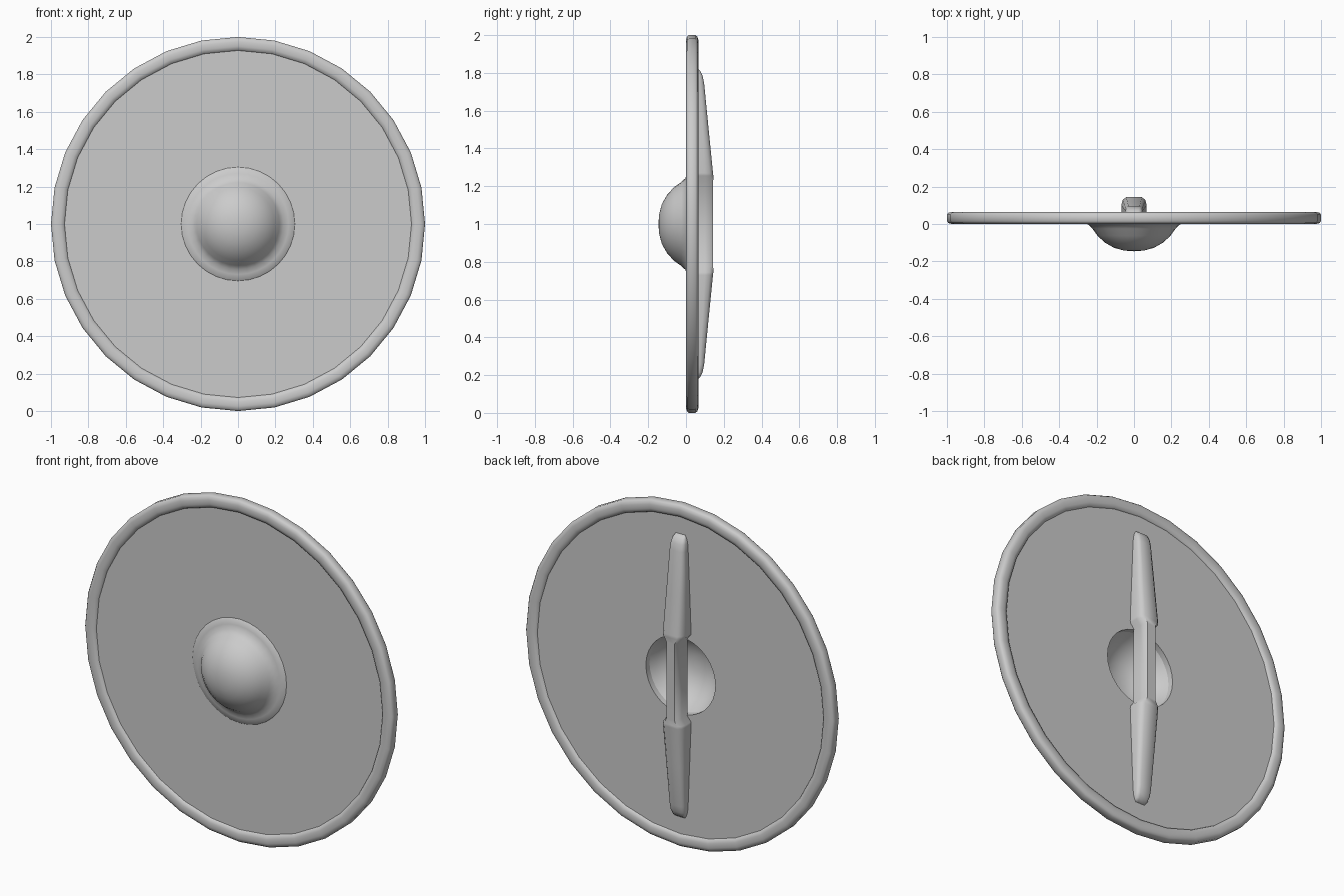
import bpy, bmesh, math

if "Cube" in bpy.data.objects:
    bpy.data.objects.remove(bpy.data.objects["Cube"])

CENTRE_Z = 1.0


def finish(name, bm, angle=40):
    bmesh.ops.remove_doubles(bm, verts=bm.verts, dist=0.0005)
    bmesh.ops.recalc_face_normals(bm, faces=bm.faces)
    mesh = bpy.data.meshes.new(name)
    bm.to_mesh(mesh)
    bm.free()
    obj = bpy.data.objects.new(name, mesh)
    bpy.context.collection.objects.link(obj)
    bpy.ops.object.select_all(action='DESELECT')
    obj.select_set(True)
    bpy.context.view_layer.objects.active = obj
    bpy.ops.object.shade_smooth_by_angle(angle=math.radians(angle))
    return obj


def bridge_rings(bm, rings, wrap=False):
    n = len(rings[0])
    pairs = list(zip(rings, rings[1:] + rings[:1])) if wrap else list(zip(rings, rings[1:]))
    for a, b in pairs:
        for i in range(n):
            j = (i + 1) % n
            bm.faces.new((a[i], a[j], b[j], b[i]))


def lathe(name, profile, segments=32, angle=40):
    """Turn a closed (radius, y) profile about the shield's axis."""
    bm = bmesh.new()
    rings = [[bm.verts.new((r * math.sin(2 * math.pi * i / segments), y,
                            CENTRE_Z + r * math.cos(2 * math.pi * i / segments)))
              for i in range(segments)] for r, y in profile]
    bridge_rings(bm, rings, wrap=True)
    bmesh.ops.dissolve_degenerate(bm, dist=0.0002, edges=bm.edges)
    return finish(name, bm, angle)


# Flat board with a round hand hole
lathe("board", [(0.225, 0.015), (0.95, 0.015), (0.95, 0.05), (0.225, 0.05)])

# Rounded rim around the board
lathe("rim", [(0.925, 0.02), (0.932, 0.007), (0.95, 0.001), (0.975, 0.0),
              (0.992, 0.005), (1.0, 0.015), (1.0, 0.05), (0.992, 0.06),
              (0.975, 0.065), (0.95, 0.064), (0.932, 0.058), (0.925, 0.045)], angle=60)

# Hollow domed boss with a sloping flange
outer = [(0.305, 0.016), (0.30, 0.011), (0.27, 0.004), (0.243, -0.003), (0.222, -0.025),
         (0.195, -0.063), (0.155, -0.1), (0.105, -0.128), (0.052, -0.142), (0.0, -0.146)]
inner = [(0.0, -0.131), (0.05, -0.128), (0.1, -0.115), (0.145, -0.089),
         (0.182, -0.055), (0.207, -0.02), (0.225, 0.016)]
lathe("boss", outer + inner, angle=45)

# Handle: stations of (height from centre, half width, back y), mirrored below
half = [(0.0, 0.043, 0.144), (0.225, 0.043, 0.144), (0.255, 0.067, 0.145),
        (0.27, 0.068, 0.143), (0.5, 0.059, 0.12), (0.745, 0.049, 0.096),
        (0.785, 0.046, 0.088), (0.812, 0.039, 0.075), (0.828, 0.03, 0.052)]
stations = [(-h, w, y) for h, w, y in reversed(half[1:])] + half
section = [(-1, 0), (-1, 0.55), (-0.9, 0.82), (-0.62, 1), (0.62, 1),
           (0.9, 0.82), (1, 0.55), (1, 0)]
bm = bmesh.new()
rings = [[bm.verts.new((w * sx, 0.048 + (y - 0.048) * sy, CENTRE_Z + h))
          for sx, sy in section] for h, w, y in stations]
bridge_rings(bm, rings)
bm.faces.new(rings[0])
bm.faces.new(rings[-1])
finish("handle", bm, 50)
